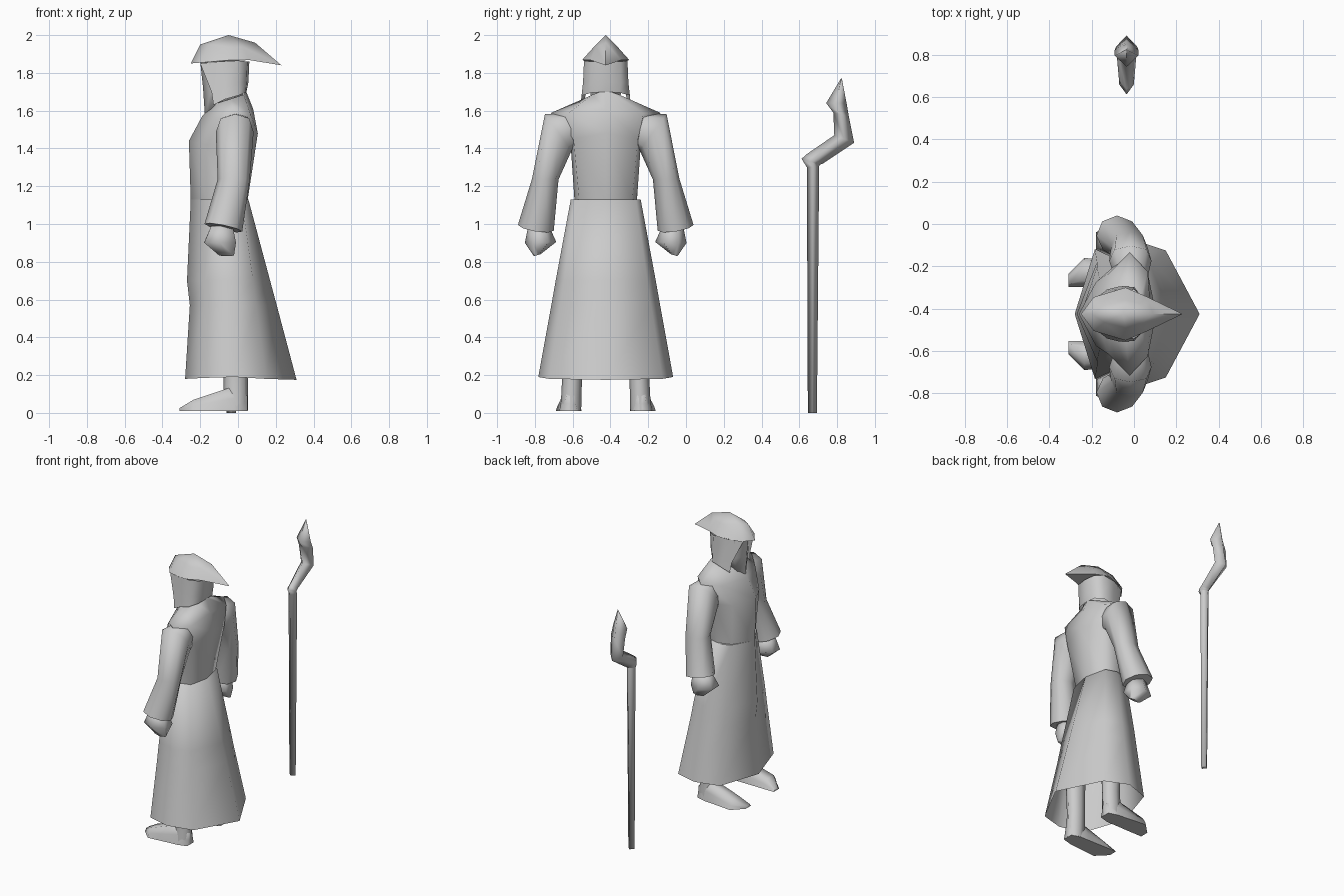
import bpy, bmesh, math
from mathutils import Vector

CY = -0.425   # centre line of the robed figure
grey = bpy.data.materials.new("plain_grey")
grey.diffuse_color = (0.6, 0.6, 0.6, 1)


def loft(name, rings, caps=(True, True), closed=True, oy=CY, angle=80):
    """Skin a list of equal-length rings, optionally capping the ends."""
    bm = bmesh.new()
    vs = [[bm.verts.new((x, y + oy, z)) for x, y, z in r] for r in rings]
    n = len(rings[0])
    for a, b in zip(vs, vs[1:]):
        for i in range(n if closed else n - 1):
            j = (i + 1) % n
            bm.faces.new((a[i], a[j], b[j], b[i]))
    for use, r in zip(caps, (vs[0], vs[-1])):
        if use:
            bm.faces.new(r)
    bmesh.ops.remove_doubles(bm, verts=bm.verts, dist=1e-4)
    bmesh.ops.recalc_face_normals(bm, faces=bm.faces)
    me = bpy.data.meshes.new(name)
    bm.to_mesh(me)
    bm.free()
    me.materials.append(grey)
    ob = bpy.data.objects.new(name, me)
    bpy.context.collection.objects.link(ob)
    bpy.ops.object.select_all(action='DESELECT')
    ob.select_set(True)
    bpy.context.view_layer.objects.active = ob
    bpy.ops.object.shade_smooth_by_angle(angle=math.radians(angle))
    return ob


def sym(*half):
    """Ring from front to back points on one side, mirrored across the centre."""
    return list(half) + [(x, -y, z) for x, y, z in reversed(half) if y > 0]


def oval(inner, outer, rx, tilt=0.0, n=8, power=1.0):
    """Ring spanning inner to outer with half depth rx; power < 1 squares it."""
    a, b = Vector(inner), Vector(outer)
    mid, h = (a + b) / 2, (b - a) / 2
    out = []
    for i in range(n):
        t = 2 * math.pi * i / n
        c, s = (math.copysign(abs(v) ** power, v) for v in (math.cos(t), math.sin(t)))
        out.append(tuple(mid + h * c + Vector((rx, 0, -tilt)) * s))
    return out


def flip(rings, s):
    return [[(x, y * s, z) for x, y, z in r] for r in rings]


# Robe skirt, open at the hem
loft("robe_skirt", [
    sym((-.25, 0, 1.13), (-.16, .15, 1.13), (-.06, .185, 1.13), (.02, .16, 1.13), (.055, 0, 1.13)),
    sym((-.27, 0, .70), (-.175, .222, .70), (-.035, .265, .70), (.08, .22, .70), (.17, 0, .70)),
    sym((-.255, 0, .57), (-.175, .245, .57), (-.03, .288, .57), (.095, .24, .57), (.205, 0, .57)),
    sym((-.28, 0, .18), (-.185, .305, .185), (-.02, .357, .19), (.15, .30, .18), (.31, 0, .175)),
], caps=(True, False))

# Robe torso up to the collar
loft("robe_torso", [
    sym((-.25, 0, 1.12), (-.16, .135, 1.12), (-.07, .165, 1.12), (.02, .14, 1.12), (.05, 0, 1.12)),
    sym((-.26, 0, 1.44), (-.18, .15, 1.42), (-.05, .185, 1.41), (.07, .17, 1.45), (.105, 0, 1.48)),
    sym((-.19, 0, 1.57), (-.12, .19, 1.56), (-.02, .29, 1.588), (.065, .20, 1.585), (.08, 0, 1.61)),
    sym((-.14, 0, 1.63), (-.11, .06, 1.64), (-.04, .12, 1.662), (.03, .07, 1.685), (.04, 0, 1.71)),
])

# Sleeves, hands, legs and feet
for s, side in ((1, "left"), (-1, "right")):
    loft(side + "_sleeve", flip([
        oval((-.01, .09, 1.45), (-.01, .13, 1.59), .06, power=.8),
        oval((-.02, .18, 1.39), (-.015, .322, 1.582), .10, power=.8),
        oval((-.025, .25, 1.235), (-.02, .39, 1.24), .085, power=.9),
        oval((-.075, .275, .965), (-.08, .465, .995), .1, .02),
    ], s))
    loft(side + "_hand", flip([
        oval((-.085, .30, .99), (-.085, .41, .99), .065, n=6),
        oval((-.095, .262, .905), (-.095, .428, .90), .097, n=6),
        oval((-.06, .345, .84), (-.06, .38, .83), .045, n=6),
    ], s))
    loft(side + "_leg", flip([
        oval((-.01, .12, .50), (-.01, .24, .50), .07),
        oval((-.012, .125, .20), (-.012, .23, .20), .064),
        oval((-.012, .128, .10), (-.012, .235, .10), .066),
        oval((-.01, .13, .012), (-.01, .24, .012), .062),
    ], s))
    foot = []
    for x, y0, y1, top in ((.05, .15, .225, .09), (-.02, .13, .245, .14),
                           (-.085, .13, .25, .12), (-.235, .128, .265, .07),
                           (-.31, .128, .19, .025)):
        m, w = (y0 + y1) / 2, (y1 - y0) * .28
        foot.append([(x, y0, .01), (x, y1, .01), (x, y1 - .01, top * .55),
                     (x, m + w, top), (x, m - w, top), (x, y0 + .01, top * .55)])
    loft(side + "_foot", flip(foot, s))

# Face and beard tucked inside the hood
loft("bearded_face", [
    sym((-.20, 0, 1.86), (-.15, .085, 1.86), (0, .09, 1.86), (.03, 0, 1.86)),
    sym((-.185, 0, 1.72), (-.14, .085, 1.72), (0, .09, 1.72), (.03, 0, 1.72)),
    sym((-.175, 0, 1.57), (-.14, .035, 1.60), (-.03, .06, 1.62), (.02, 0, 1.62)),
])

# Hood drape around the neck, open at the face
loft("hood_drape", [sym(*r) for r in (
    ((-.20, .06, 1.85), (-.10, .105, 1.86), (0, .115, 1.865), (.05, .08, 1.86), (.06, 0, 1.86)),
    ((-.14, .105, 1.70), (-.08, .12, 1.73), (0, .12, 1.75), (.045, .08, 1.75), (.055, 0, 1.75)),
    ((-.13, .115, 1.63), (-.07, .13, 1.66), (0, .128, 1.68), (.04, .075, 1.695), (.045, 0, 1.70)))],
    caps=(False, False), closed=False)

# Peaked hood crown with the point trailing behind
loft("hood_crown", [
    sym((-.25, 0, 1.85), (-.19, .08, 1.855), (-.04, .125, 1.868), (.06, .082, 1.868), (.23, 0, 1.84)),
    sym((-.20, 0, 1.95), (-.14, .04, 1.95), (-.04, .065, 1.935), (.03, .05, 1.935), (.09, 0, 1.96)),
    [(-.05, 0, 2.0)] * 8,
], caps=(True, False))

# Crooked staff standing beside the figure
loft("staff", [oval((-.035, a, za), (-.035, b, zb), r, n=4) for a, za, b, zb, r in (
    (.645, 0, .693, 0, .025), (.64, 1.30, .705, 1.305, .034),
    (.612, 1.345, .71, 1.315, .036), (.635, 1.367, .725, 1.32, .036),
    (.785, 1.47, .89, 1.43, .05), (.78, 1.59, .862, 1.57, .056),
    (.742, 1.64, .85, 1.64, .056), (.82, 1.77, .825, 1.77, .003))], oy=0, angle=100)
